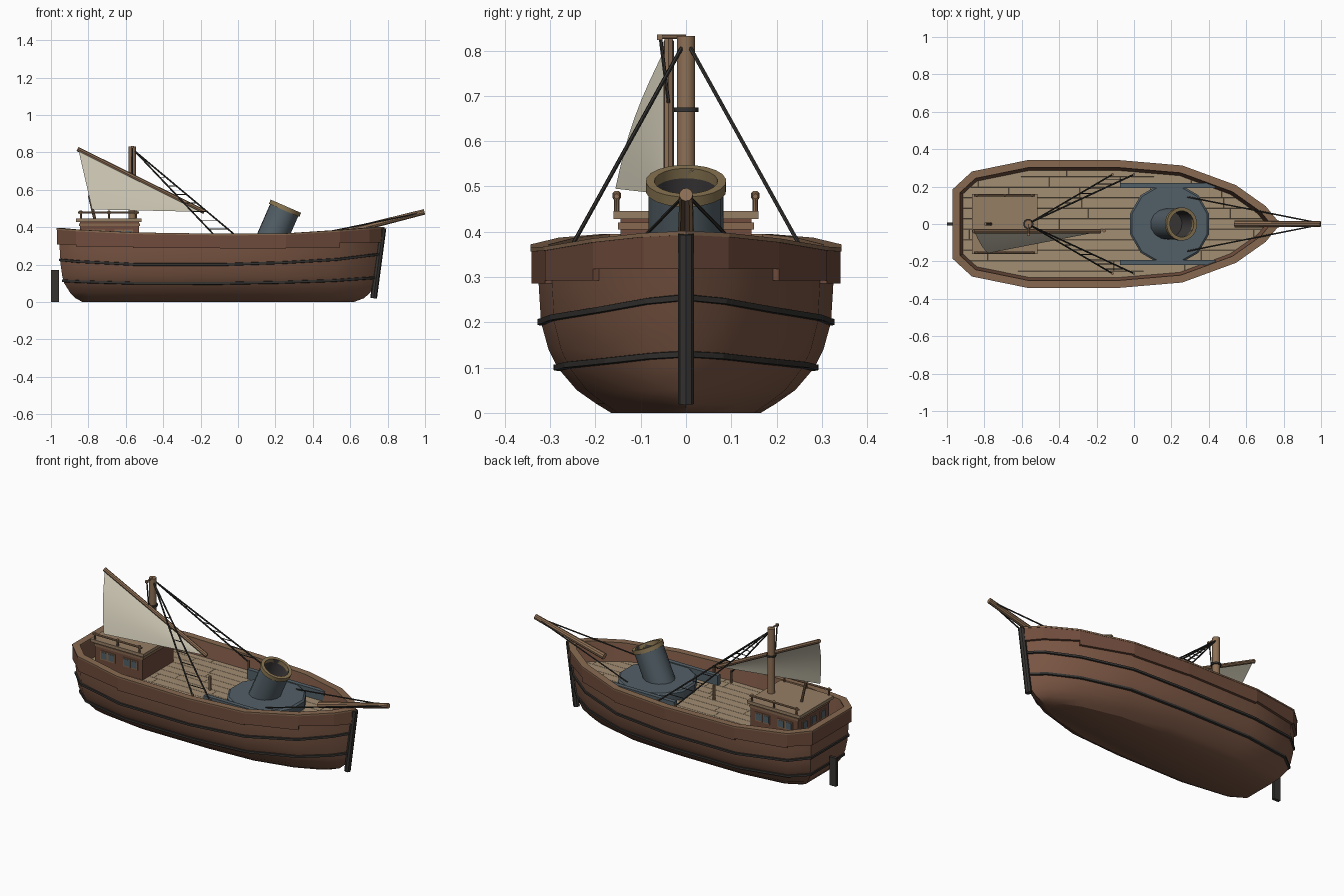
import bpy, bmesh, math, random
from mathutils import Vector as V

if "Cube" in bpy.data.objects:
    bpy.data.objects.remove(bpy.data.objects["Cube"])
random.seed(4)

COL = dict(hull=(.19, .09, .055), board=(.16, .072, .045), rail=(.24, .14, .08), deck=(.36, .27, .17),
           iron=(.085, .115, .135), dark=(.035, .033, .03), wood=(.27, .16, .09), brass=(.25, .18, .085),
           sail=(.62, .58, .46), roof=(.3, .21, .13), bore=(.05, .045, .045))
MATS = {}
for key, c in COL.items():
    MATS[key] = bpy.data.materials.new(key)
    MATS[key].diffuse_color = (*c, 1)


def finish(name, bm, mat, smooth=None):
    bmesh.ops.remove_doubles(bm, verts=bm.verts, dist=1e-5)
    bmesh.ops.recalc_face_normals(bm, faces=bm.faces)
    me = bpy.data.meshes.new(name)
    bm.to_mesh(me)
    bm.free()
    ob = bpy.data.objects.new(name, me)
    bpy.context.collection.objects.link(ob)
    me.materials.append(MATS[mat])
    if smooth:
        bpy.ops.object.select_all(action='DESELECT')
        ob.select_set(True)
        bpy.context.view_layer.objects.active = ob
        bpy.ops.object.shade_smooth_by_angle(angle=math.radians(smooth))
    return ob


def loft(name, rings, mat, closed=False, caps=(), smooth=None):
    bm = bmesh.new()
    vs = [[bm.verts.new(p) for p in r] for r in rings]
    n = len(vs[0])
    pairs = list(zip(vs, vs[1:])) + ([(vs[-1], vs[0])] if closed else [])
    for a, b in pairs:
        for i in range(n):
            j = (i + 1) % n
            bm.faces.new((a[i], a[j], b[j], b[i]))
    for c in caps:
        bm.faces.new(vs[c])
    return finish(name, bm, mat, smooth)


def box(name, lo, hi, mat):
    ring = lambda z: [(lo[0], lo[1], z), (hi[0], lo[1], z), (hi[0], hi[1], z), (lo[0], hi[1], z)]
    return loft(name, [ring(lo[2]), ring(hi[2])], mat, caps=(0, -1))


def turned(name, p, q, prof, n, mat, caps=(0, -1)):
    """Lathe along p->q; prof is (fraction, radius)."""
    p, q = V(p), V(q)
    d = (q - p).normalized()
    u = d.orthogonal().normalized()
    w = d.cross(u)
    rings = [[p + (q - p) * t + (u * math.cos(a) + w * math.sin(a)) * r
              for a in [2 * math.pi * k / n for k in range(n)]] for t, r in prof]
    return loft(name, rings, mat, caps=caps, smooth=35)


def rod(name, p, q, r, mat, n=8, r2=None):
    return turned(name, p, q, [(0, r), (1, r2 or r)], n, mat)


# Hull form: half plan, sheer heights and section profile
HALF = [(.765, 0), (.695, .085), (.54, .195), (.256, .30), (-.096, .33), (-.56, .33), (-.86, .268), (-.955, .18)]
TOP = [.395, .39, .378, .36, .358, .365, .38, .388]
PLAN = HALF + [(x, -y) for x, y in HALF[:0:-1]]
SHEER = TOP + TOP[:0:-1]
N = len(PLAN)
SECT = [(0, .50, .81, .87), (.02, .60, .88, .91), (.05, .73, .925, .94), (.1, .86, .95, .973),
        (.14, .92, .962, .984), (.2, .97, .975, .993), (.28, .985, .99, .998), (.42, 1, 1, 1)]


def hull_pt(i, z):
    for a, b in zip(SECT, SECT[1:]):
        if z <= b[0]:
            break
    t = (z - a[0]) / (b[0] - a[0])
    fy, fb, fs = [a[k] + (b[k] - a[k]) * t for k in (1, 2, 3)]
    x, y = PLAN[i]
    return V((x * (fb if x > 0 else fs), y * fy, z))


def ring(z, d=0, dz=0):
    """Hull ring at heights z (number or list), mitred outward by d."""
    zs = z if isinstance(z, list) else [z] * N
    pts = [hull_pt(i, zs[i]) for i in range(N)]
    out = []
    for i in range(N):
        e1 = (pts[i] - pts[i - 1]).to_2d().normalized()
        e2 = (pts[(i + 1) % N] - pts[i]).to_2d().normalized()
        n1, n2 = V((e1.y, -e1.x)), V((e2.y, -e2.x))
        m = (n1 + n2) / (1 + n1.dot(n2))
        out.append(pts[i] + V((m.x * d, m.y * d, dz)))
    return out


DECK = .28
loft("hull", [ring(z) for z in (0, .02, .05, .1, .14, .2, .28)] + [ring(SHEER), ring(SHEER, -.022), ring(DECK - .01, -.04)],
     'hull', caps=(0,), smooth=32)

# Dark wales running round the hull
for name, zm, rise in (("upper_wale", .2, .055), ("lower_wale", .1, .03)):
    half = [zm + rise * f for f in (1, .85, .5, .2, 0, .02, .3, .45)]
    zs = half + half[:0:-1]
    loft(name, [ring(zs, -.004, -.008), ring(zs, .008, -.006), ring(zs, .008, .006), ring(zs, -.004, .008)],
         'dark', closed=True)

# Stepped bulwark boards and cap rail
hi_o, hi_i = ring(SHEER, .013), ring(SHEER, -.002)
low = [.318, .318, .292, .286, .288, .298, .308]
low = low + [.308] + low[::-1]
for i in range(N):
    j = (i + 1) % N
    rings = []
    for k in (i, j):
        a, b = hi_o[k], hi_i[k]
        rings.append([a, b, V((b.x, b.y, low[i])), V((a.x, a.y, low[i]))])
    loft(f"bulwark_board_{i}", rings, 'board', caps=(0, 1))
loft("cap_rail", [ring(SHEER, .015, -.002), ring(SHEER, .015, .007), ring(SHEER, -.025, .007), ring(SHEER, -.025, -.002)],
     'rail', closed=True)

# Planked deck: outline cut into strips, with butt joints and grooves
bm = bmesh.new()
bm.faces.new([bm.verts.new(p) for p in ring(DECK, -.036)])
W = .056


def cut(faces, co, no):
    geom = set(faces)
    for f in faces:
        geom |= set(f.edges) | set(f.verts)
    bmesh.ops.bisect_plane(bm, geom=list(geom), plane_co=co, plane_no=no)


for k in range(-5, 6):
    cut(bm.faces[:], (0, (k + .5) * W, 0), (0, 1, 0))
for k in range(-5, 6):
    x = -.9 + random.random() * .3
    while x < .7:
        strip = [f for f in bm.faces if abs(f.calc_center_median().y - k * W) < W / 2]
        if strip:
            cut(strip, (x, 0, 0), (1, 0, 0))
        x += .38
bmesh.ops.inset_individual(bm, faces=bm.faces[:], thickness=.0012, depth=.002)
finish("deck_planks", bm, 'deck')

# Stem post, rudder, bowsprit with stays
rod("stem_post", (.725, 0, .02), (.775, 0, .395), .018, 'dark')
box("rudder", (-1, -.009, 0), (-.956, .009, .17), 'dark')
rod("bowsprit", (.54, 0, .366), (.997, 0, .482), .019, 'wood', 10, .015)
for s in (-1, 1):
    rod("bow_stay", (.285, s * .145, .335), (.975, s * .008, .476), .004, 'dark', 6)

# Stern cabin with roof, windows and roof rails
box("cabin_walls", (-.845, -.145, DECK), (-.53, .145, .43), 'board')
box("cabin_trim", (-.85, -.15, .405), (-.525, .15, .42), 'rail')
box("cabin_roof", (-.867, -.16, .428), (-.515, .16, .446), 'roof')


def window(axis, a, face, s):
    """Framed pane centred at a along a wall; s is the outward sign."""
    for nm, h, out, mat in (("frame", .024, .004, 'rail'), ("pane", .018, .006, 'iron')):
        f0, f1 = sorted((face - s * .003, face + s * out))
        lo, hi = ((a - h, f0), (a + h, f1)) if axis == 'y' else ((f0, a - h), (f1, a + h))
        box("window_" + nm, (*lo, .36 - h * 1.1), (*hi, .36 + h * 1.1), mat)


for s in (-1, 1):
    for x in (-.785, -.735, -.635, -.585):
        window('y', x, s * .145, s)
    for x in (-.84, -.69, -.545):
        turned("roof_post", (x, s * .153, .44), (x, s * .153, .49),
               [(0, .006), (.6, .006), (.7, .009), (.9, .009), (1, .004)], 8, 'wood')
    rod("roof_rail", (-.855, s * .153, .478), (-.53, s * .153, .478), .006, 'wood')
for y in (-.085, 0, .085):
    window('x', y, -.845, -1)
rod("tiller", (-.765, 0, .44), (-.795, 0, .57), .008, 'wood')

# Mast, yard, halyard and mast ring
rod("mast", (-.565, 0, DECK), (-.565, 0, .832), .021, 'wood', 12)
turned("mast_ring", (-.565, 0, .664), (-.565, 0, .674), [(0, .021), (0, .028), (1, .028), (1, .021)], 12, 'dark', ())
rod("yard", (-.858, -.038, .818), (-.18, -.038, .482), .012, 'wood')
rod("mast_arm", (-.565, .0, .83), (-.565, -.055, .83), .005, 'wood')
box("halyard_block", (-.573, -.064, .823), (-.557, -.052, .835), 'wood')
rod("halyard", (-.565, -.056, .825), (-.565, -.038, .68), .004, 'dark', 6)

# Triangular sail, slightly bellied
A, B, C = V((-.853, -.042, .812)), V((-.19, -.042, .482)), V((-.78, -.156, .495))
bm = bmesh.new()
K = 8
grid = []
for i in range(K + 1):
    u = i / K
    h, f = A.lerp(B, u), C.lerp(B, u)
    grid.append([bm.verts.new(h.lerp(f, v / K) + V((0, -.014, 0)) * math.sin(math.pi * v / K) * (1 - u))
                 for v in range(K + 1)])
for i in range(K):
    for j in range(K):
        bm.faces.new((grid[i][j], grid[i + 1][j], grid[i + 1][j + 1], grid[i][j + 1]))
finish("sail", bm, 'sail', 40)

# Shrouds with rungs and deck pins
for s in (-1, 1):
    head = V((-.55, s * .01, .805))
    feet = [V((-.115, s * .265, .345)), V((0, s * .265, .345))]
    for f in feet:
        rod("shroud", head, f, .0045, 'dark', 6)
        rod("shroud_pin", (f.x, f.y, DECK), (f.x, f.y, .355), .007, 'wood')
    for k in range(3, 10):
        rod("shroud_rung", head.lerp(feet[0], k / 10), head.lerp(feet[1], k / 10), .0025, 'dark', 5)
rod("deck_post", (-.16, -.036, DECK), (-.16, -.036, .365), .009, 'wood')

# Mortar: turntable, side beams, tilted barrel with rim and bore
turned("mortar_turntable", (.19, 0, DECK), (.19, 0, .335), [(0, .218), (.85, .218), (1, .208)], 12, 'iron')
for s in (-1, 1):
    box("mortar_beam", (-.075, s * .206 - .013, DECK), (.435, s * .206 + .013, .34), 'iron')
ax = V((.4, 0, .917))
top = V((.256, 0, .512))
turned("mortar_barrel", top - ax * .25, top - ax * .015, [(0, .083), (1, .083)], 14, 'iron', (0,))
turned("mortar_rim", top - ax * .024, top, [(0, .07), (0, .089), (1, .089), (1, .07), (0, .07)], 20, 'brass', ())
turned("mortar_bore", top - ax * .16, top - ax * .001, [(0, .07), (1, .07)], 20, 'bore', (0,))

for m in bpy.data.materials:
    if m.users and not m.is_grease_pencil:
        m.use_nodes = True
        m.node_tree.nodes["Principled BSDF"].inputs["Base Color"].default_value = m.diffuse_color
